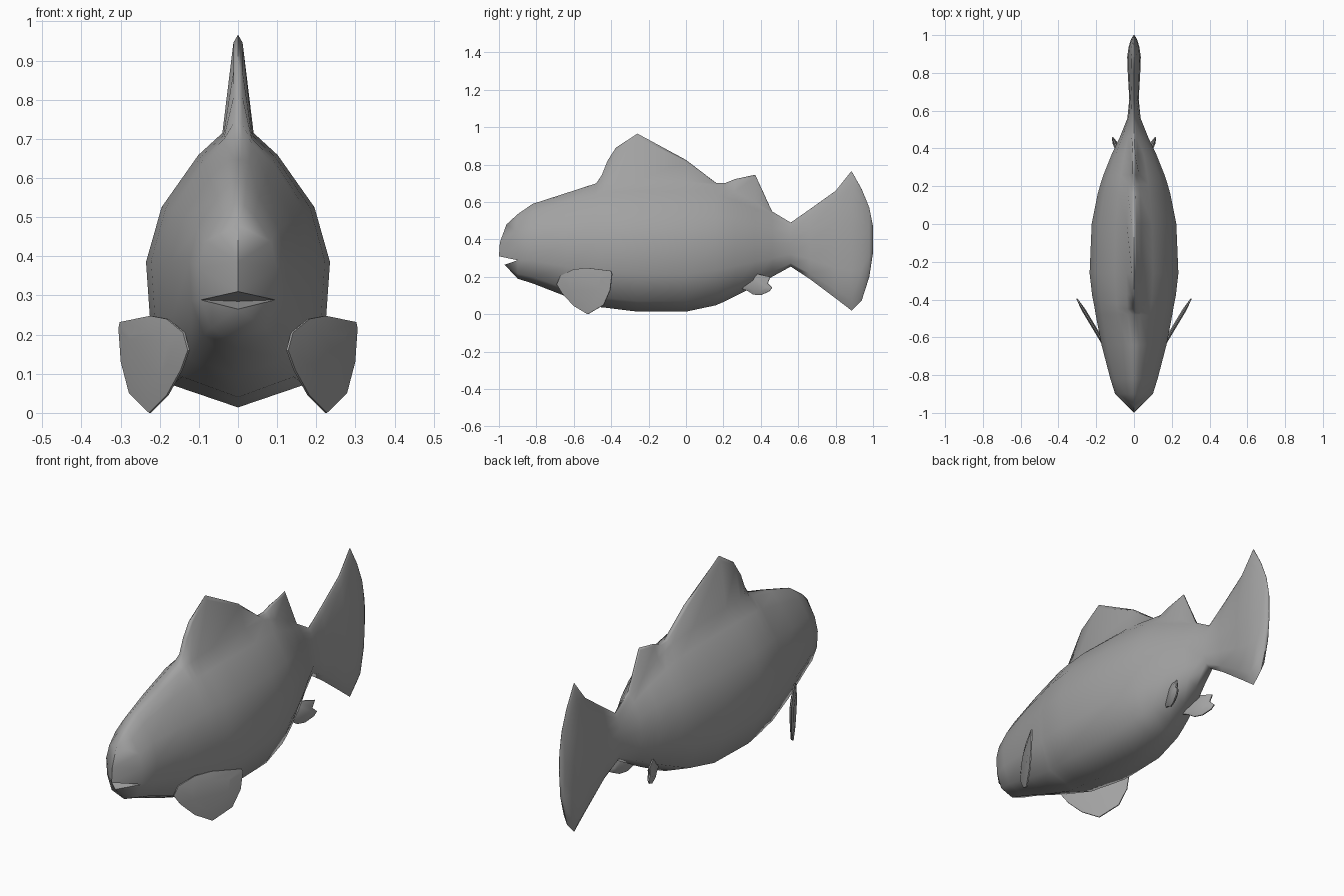
import bpy, bmesh, math
from mathutils import Vector

cube = bpy.data.objects.get("Cube")
if cube:
    bpy.data.objects.remove(cube, do_unlink=True)

grey = bpy.data.materials.new("fish grey")
grey.use_nodes = True
COLOUR = (0.36, 0.36, 0.36, 1)
grey.diffuse_color = COLOUR
grey.node_tree.nodes["Principled BSDF"].inputs["Base Color"].default_value = COLOUR


def finish(bm, name, angle):
    """Turn a bmesh into a smooth, grey, named object."""
    bmesh.ops.recalc_face_normals(bm, faces=bm.faces)
    mesh = bpy.data.meshes.new(name)
    bm.to_mesh(mesh)
    bm.free()
    mesh.materials.append(grey)
    obj = bpy.data.objects.new(name, mesh)
    bpy.context.collection.objects.link(obj)
    bpy.ops.object.select_all(action='DESELECT')
    obj.select_set(True)
    bpy.context.view_layer.objects.active = obj
    bpy.ops.object.shade_smooth_by_angle(angle=math.radians(angle))
    return obj


# Body stations: y, belly z, back z, half width, fin tip z
STATIONS = [
    (-0.90, .190, .530, .100, .535), (-0.82, .165, .585, .125, .590),
    (-0.64, .095, .643, .172, .648), (-0.48, .040, .690, .203, .700),
    (-0.45, .037, .700, .208, .745), (-0.42, .034, .703, .213, .820),
    (-0.375, .028, .708, .222, .890), (-0.26, .014, .715, .235, .966),
    (0.00, .014, .710, .224, .825), (0.16, .048, .690, .192, .703),
    (0.21, .070, .675, .178, .702), (0.26, .095, .655, .162, .722),
    (0.37, .150, .600, .118, .746), (0.46, .200, .540, .075, .550),
    (0.56, .255, .485, .035, .490), (0.66, .190, .550, .025, .560),
    (0.80, .085, .650, .033, .660), (0.885, .020, .750, .036, .766),
    (0.94, .075, .655, .028, .668), (0.98, .200, .560, .015, .570),
    (1.00, .330, .465, .003, .470)]

# Half section from belly to back: width fraction, height fraction
SECTION = [(0, 0), (.70, .08), (.95, .29), (1, .53), (.83, .73), (.43, .92), (.17, 1)]


def ring(bm, y, bot, back, w, tip):
    half = [(a * w, bot + b * (back - bot)) for a, b in SECTION]
    half += [(.05 * w, tip - .08 * (tip - back)), (0, tip)]
    left = [bm.verts.new((x, y, z)) for x, z in half]
    right = [bm.verts.new((-x, y, z)) for x, z in reversed(half[1:-1])]
    return left + right


# Body with back fins and tail as one loft
bm = bmesh.new()
rings = [ring(bm, *s) for s in STATIONS]
n = len(rings[0])
for a, b in zip(rings, rings[1:]):
    for i in range(n):
        j = (i + 1) % n
        bm.faces.new((a[i], a[j], b[j], b[i]))
bm.faces.new(rings[-1])

# Snout, open mouth and lower jaw
lip, nose, brow, jaw, throat = [bm.verts.new((0, y, z)) for y, z in
                                [(-1, .31), (-.995, .385), (-.96, .48), (-.97, .265), (-.88, .285)]]
for s in (1, -1):
    r = [rings[0][s * i % n] for i in range(9)]
    for f in [(jaw, r[0], r[1]), (jaw, r[1], r[2]), (jaw, r[2], throat), (throat, r[2], lip),
              (lip, r[2], r[3]), (lip, r[3], nose), (nose, r[3], r[4]), (nose, r[4], brow),
              (brow, r[4], r[5]), (brow, r[5], r[6]), (brow, r[6], r[7]), (brow, r[7], r[8])]:
        bm.faces.new(f)
finish(bm, "body", 65)


def side_fin(name, side, outline, x0, y0, slope, bulge):
    """Thin lens on a slanted plane x = x0 + slope * (y - y0)."""
    bm = bmesh.new()
    normal = Vector((1, -slope, 0)).normalized()
    pts = [Vector((x0 + slope * (y - y0), y, z)) for y, z in outline]
    mid = sum(pts, Vector()) / len(pts)
    flip = Vector((side, 1, 1))
    loops = []
    for scale, off in ((.6, bulge), (1, .003), (1, -.003), (.6, -bulge)):
        loops.append([bm.verts.new((mid + (p - mid) * scale + normal * off) * flip) for p in pts])
    k = len(pts)
    for a, b in zip(loops, loops[1:]):
        for i in range(k):
            bm.faces.new((a[i], a[(i + 1) % k], b[(i + 1) % k], b[i]))
    bm.faces.new(loops[0])
    bm.faces.new(loops[-1])
    finish(bm, name, 50)


PECTORAL = [(-.69, .16), (-.67, .205), (-.60, .24), (-.53, .248), (-.40, .232), (-.395, .215),
            (-.405, .13), (-.44, .05), (-.525, .0), (-.60, .045), (-.66, .11)]
PELVIC = [(.28, .145), (.33, .125), (.36, .105), (.40, .102), (.445, .122), (.46, .142),
          (.437, .165), (.45, .20), (.36, .22)]

for side, word in ((1, "left"), (-1, "right")):
    side_fin(word + "_pectoral_fin", side, PECTORAL, .30, -.40, .6, .010)
    side_fin(word + "_pelvic_fin", side, PELVIC, .05, .30, .4, .012)
